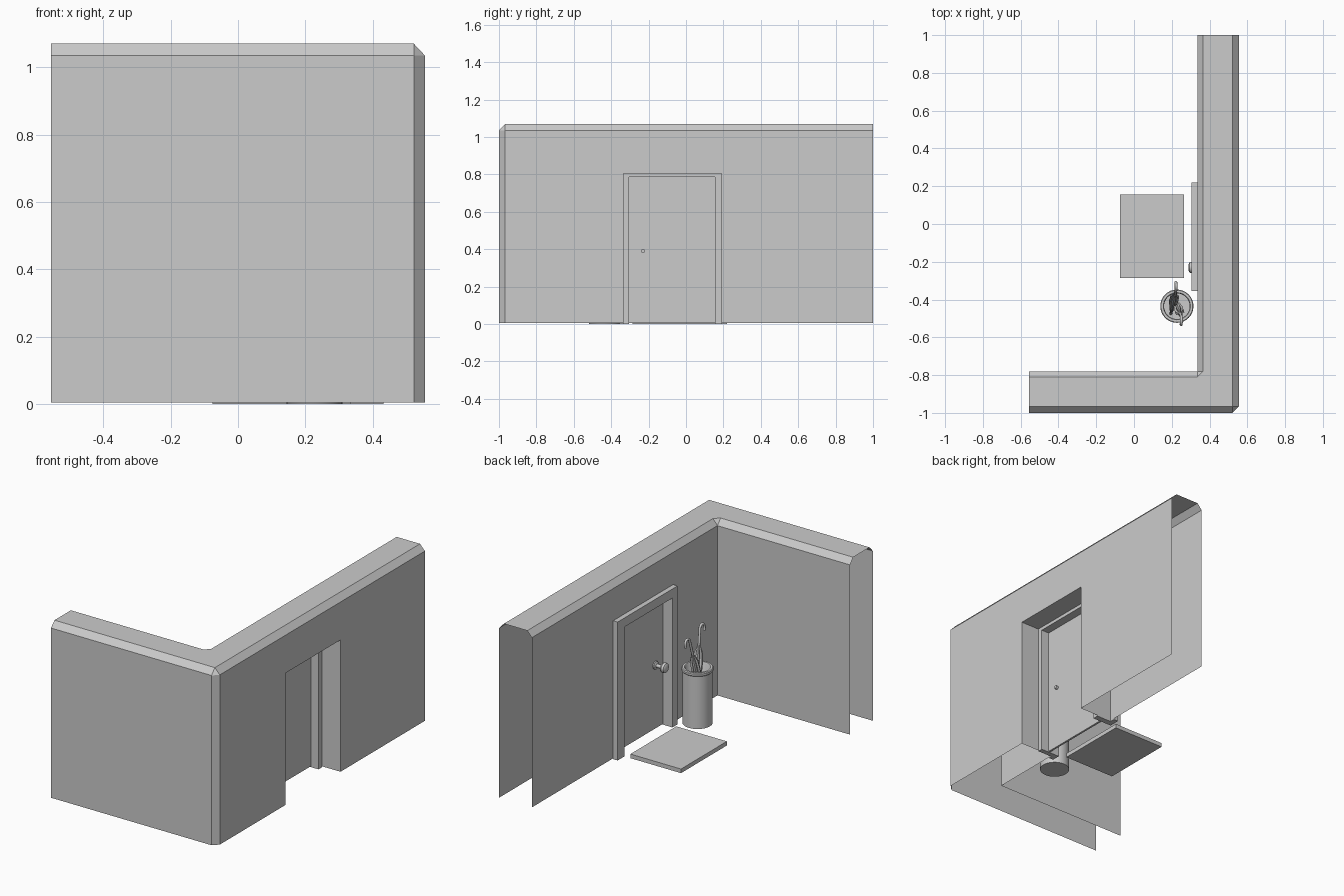
import bpy, bmesh, math
from mathutils import Vector, Matrix

if "Cube" in bpy.data.objects:
    bpy.data.objects.remove(bpy.data.objects["Cube"])


def finish(bm, name, smooth=False, recalc=True):
    bmesh.ops.remove_doubles(bm, verts=bm.verts, dist=1e-5)
    if recalc:
        bmesh.ops.recalc_face_normals(bm, faces=bm.faces)
    me = bpy.data.meshes.new(name)
    bm.to_mesh(me)
    bm.free()
    ob = bpy.data.objects.new(name, me)
    bpy.context.collection.objects.link(ob)
    if smooth:
        bpy.ops.object.select_all(action='DESELECT')
        ob.select_set(True)
        bpy.context.view_layer.objects.active = ob
        bpy.ops.object.shade_smooth_by_angle(angle=math.radians(35))
    return ob


def face(bm, pts):
    clean = [p for i, p in enumerate(pts) if (Vector(p) - Vector(pts[i - 1])).length > 1e-6]
    if len(clean) > 2:
        bm.faces.new([bm.verts.new(p) for p in clean])


def box(name, lo, hi):
    bm = bmesh.new()
    bmesh.ops.create_cube(bm, size=1)
    for v in bm.verts:
        v.co = [(a + b) / 2 + c * (b - a) for a, b, c in zip(lo, hi, v.co)]
    return finish(bm, name)


def doorway(y0, y1, top, z0):
    return [(y0, z0), (y0, top), (y1, top), (y1, z0)]


def loft(name, rings, smooth=True):
    # skin closed rings of points and cap both ends
    bm = bmesh.new()
    n = len(rings[0])
    vs = [[bm.verts.new(p) for p in r] for r in rings]
    for a, b in zip(vs, vs[1:]):
        for i in range(n):
            bm.faces.new((a[i], a[(i + 1) % n], b[(i + 1) % n], b[i]))
    bm.faces.new(vs[0])
    bm.faces.new(vs[-1])
    return finish(bm, name, smooth)


def lathe(name, profile, mat, n):
    rings = [[mat @ Vector((r * math.cos(2 * math.pi * i / n), r * math.sin(2 * math.pi * i / n), z))
              for i in range(n)] for r, z in profile]
    return loft(name, rings)


# L-shaped wall shell: rows run from outer foot over the top to inner foot
XE, ZB, ZS, ZT = -0.555, 0.005, 1.035, 1.07
Y0, Y1, ZO = -0.335, 0.19, 0.805
rows = [
    ([(XE, -1), (0.522, -1), (0.555, -0.967), (0.555, 1)], ZB),
    ([(XE, -1), (0.522, -1), (0.555, -0.967), (0.555, 1)], ZS),
    ([(XE, -0.967), (0.522, -0.967), (0.522, -0.967), (0.522, 1)], ZT),
    ([(XE, -0.81), (0.335, -0.81), (0.365, -0.78), (0.365, 1)], ZT),
    ([(XE, -0.78), (0.335, -0.78), (0.335, -0.78), (0.335, 1)], ZS),
    ([(XE, -0.78), (0.335, -0.78), (0.335, -0.78), (0.335, 1)], ZB),
]
bm = bmesh.new()
for r, ((pa, za), (pb, zb)) in enumerate(zip(rows, rows[1:])):
    for s in range(3):
        quad = [(*pa[s], za), (*pa[s + 1], za), (*pb[s + 1], zb), (*pb[s], zb)]
        if s == 2 and r in (0, 4):
            # long side with the door opening notched out of the foot
            x, ys = pa[2][0], pa[2][1]
            quad = [(x, ys, ZB)] + [(x, y, z) for y, z in doorway(Y0, Y1, ZO, ZB)] + \
                   [(x, 1, ZB), (x, 1, ZS), (x, ys, ZS)]
        face(bm, quad)
hole = doorway(Y0, Y1, ZO, ZB)
for (ya, za), (yb, zb) in zip(hole, hole[1:]):
    face(bm, [(0.555, ya, za), (0.555, yb, zb), (0.335, yb, zb), (0.335, ya, za)])
finish(bm, "wall")


# Door casing and jamb
def door_frame(name, x0, x1, outer):
    outline = outer + doorway(-0.305, 0.155, 0.785, 0)[::-1]
    bm = bmesh.new()
    f = bm.faces.new([bm.verts.new((x0, y, z)) for y, z in outline])
    ext = bmesh.ops.extrude_face_region(bm, geom=[f], use_keep_orig=True)
    vs = [e for e in ext["geom"] if isinstance(e, bmesh.types.BMVert)]
    bmesh.ops.translate(bm, verts=vs, vec=(x1 - x0, 0, 0))
    finish(bm, name)


door_frame("door_casing", 0.305, 0.335, doorway(-0.355, 0.22, 0.84, 0))
door_frame("door_jamb", 0.335, 0.432, doorway(Y0, Y1, ZO, 0))

# Door leaf and mat
box("door", (0.368, -0.305, 0.005), (0.380, 0.155, 0.785))
box("doormat", (-0.075, -0.285, 0.0), (0.265, 0.155, 0.025))

# Door knob, turned about the x axis
to_x = Matrix.Translation((0.395, -0.23, 0.39)) @ Matrix.Rotation(-math.pi / 2, 4, 'Y')
lathe("door_knob", [(0.011, 0), (0.011, 0.015), (0.011, 0.026), (0.024, 0.026), (0.024, 0.034),
                    (0.011, 0.04), (0.011, 0.07), (0.026, 0.077), (0.031, 0.087),
                    (0.028, 0.1), (0.018, 0.106)], to_x, 12)

# Umbrella stand with a rolled lip
C = (0.227, -0.435)
lathe("umbrella_stand", [(0.083, 0), (0.083, 0.318), (0.088, 0.323), (0.088, 0.335), (0.084, 0.34),
                         (0.072, 0.34), (0.068, 0.334), (0.068, 0.015)],
      Matrix.Translation((*C, 0)), 32)


# Umbrellas: folded canopy on a leaning shaft with a crook handle
def umbrella(name, foot, head, side):
    foot, head = Vector(foot), Vector(head)
    axis = (head - foot).normalized()
    rot = axis.to_track_quat('Z', 'Y')
    length = (head - foot).length
    rings = []
    for t, r in [(0.05, 0.006), (0.3, 0.016), (0.62, 0.027), (0.74, 0.024), (0.82, 0.009)]:
        ring = []
        for i in range(16):
            a = 2 * math.pi * i / 16
            k = r * (1 if i % 2 else 0.65)
            ring.append(foot + rot @ Vector((k * math.cos(a), k * math.sin(a), t * length)))
        rings.append(ring)
    loft(name + "_canopy", rings)
    out = Vector((0, side, 0))
    out = (out - axis * out.dot(axis)).normalized()
    R = 0.022
    path = [foot, head]
    path += [head + out * R * (1 - math.cos(a)) + axis * R * math.sin(a)
             for a in [math.pi * i / 8 for i in range(1, 9)]]
    path.append(path[-1] - axis * 0.018)
    cu = bpy.data.curves.new(name + "_handle", 'CURVE')
    cu.dimensions = '3D'
    cu.bevel_depth = 0.0075
    cu.bevel_resolution = 2
    cu.use_fill_caps = True
    sp = cu.splines.new('POLY')
    sp.points.add(len(path) - 1)
    for p, q in zip(sp.points, path):
        p.co = (*q, 1)
    bpy.context.collection.objects.link(bpy.data.objects.new(name + "_handle", cu))


umbrella("left_umbrella", (0.195, -0.475, 0.02), (0.222, -0.352, 0.53), 1)
umbrella("right_umbrella", (0.22, -0.4, 0.02), (0.25, -0.49, 0.545), -1)
